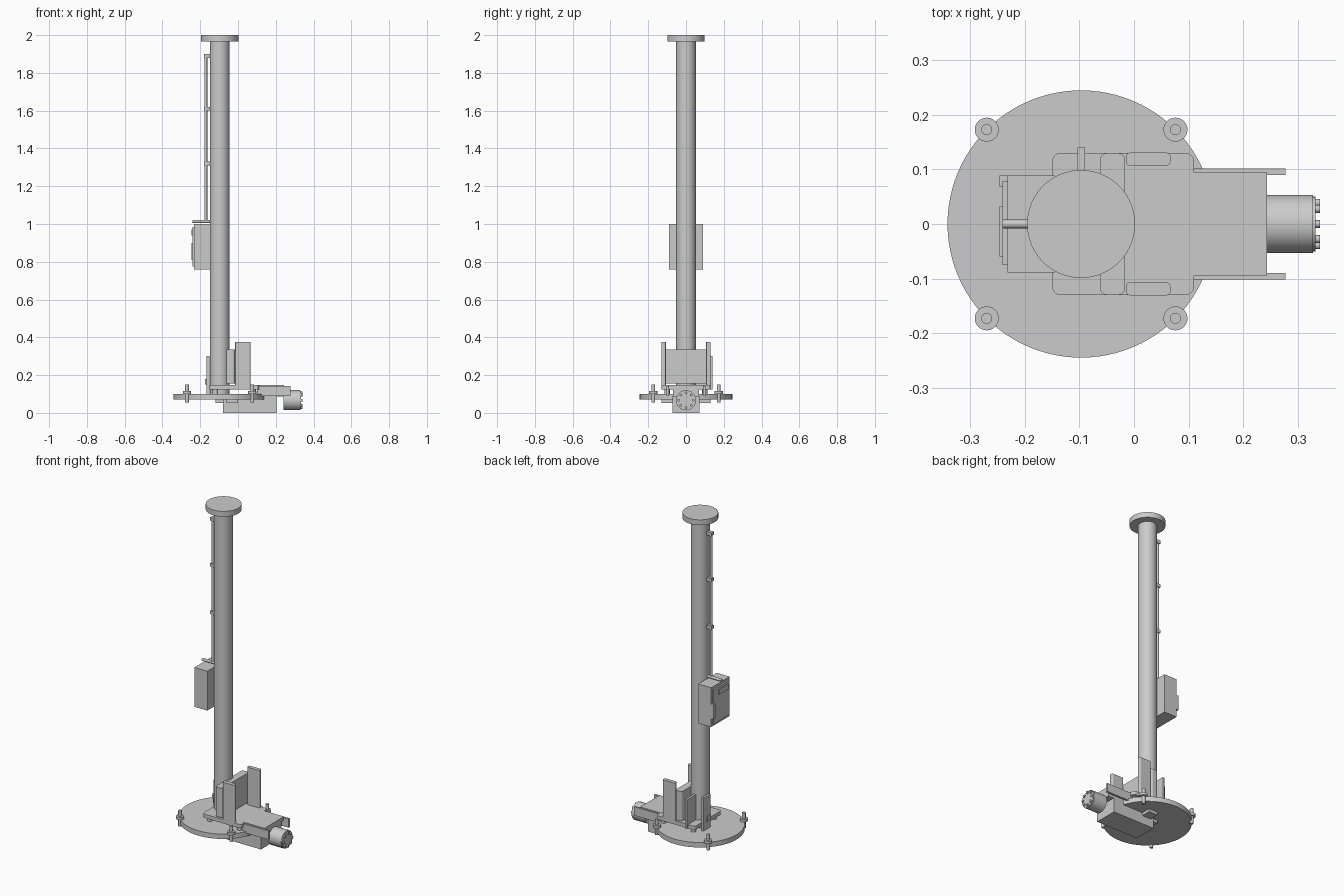
import bpy
import math
from mathutils import Vector

cube = bpy.data.objects.get("Cube")
if cube:
    bpy.data.objects.remove(cube, do_unlink=True)

steel = bpy.data.materials.new("light_grey_steel")
steel.use_nodes = True
GREY = (0.6, 0.6, 0.6, 1)
steel.diffuse_color = GREY
steel.node_tree.nodes["Principled BSDF"].inputs["Base Color"].default_value = GREY

PX = -0.097  # mast axis


def finish(name, smooth=False):
    ob = bpy.context.object
    ob.name = name
    ob.data.materials.append(steel)
    if smooth:
        bpy.ops.object.shade_smooth_by_angle(angle=math.radians(35))
    return ob


def box(name, x, y, z, round_z=0):
    """Box from (min, max) ranges, optionally with rounded vertical edges."""
    lo, hi = Vector((x[0], y[0], z[0])), Vector((x[1], y[1], z[1]))
    bpy.ops.mesh.primitive_cube_add(size=1, location=(lo + hi) / 2)
    ob = bpy.context.object
    ob.scale = hi - lo
    bpy.ops.object.transform_apply(location=False, rotation=False, scale=True)
    if round_z:
        weights = ob.data.attributes.new("bevel_weight_edge", "FLOAT", "EDGE")
        for e in ob.data.edges:
            a, b = (ob.data.vertices[i].co for i in e.vertices)
            weights.data[e.index].value = float(abs(a.z - b.z) > 1e-4)
        mod = ob.modifiers.new("rounded_corners", "BEVEL")
        mod.limit_method = "WEIGHT"
        mod.width = round_z
        mod.segments = 4
    return finish(name)


def rod(name, r, start, end, sides=32):
    a, b = Vector(start), Vector(end)
    bpy.ops.mesh.primitive_cylinder_add(vertices=sides, radius=r, depth=(b - a).length,
                                        location=(a + b) / 2)
    bpy.context.object.rotation_euler = (b - a).to_track_quat("Z", "Y").to_euler()
    return finish(name, True)


def upright(name, r, x, y, z0, z1, sides=32):
    return rod(name, r, (x, y, z0), (x, y, z1), sides)


# Mast, cap and round base
upright("base_disc", 0.245, PX, 0, 0.07, 0.1, 96)
upright("mast", 0.052, PX, 0, 0.1, 1.967, 64)
upright("mast_cap", 0.099, PX, 0, 1.967, 2.0, 64)

# Anchor bolts around the base
for x in (-0.27, 0.076):
    for y in (-0.173, 0.173):
        upright("anchor_washer", 0.022, x, y, 0.1, 0.116)
        upright("anchor_stud", 0.01, x, y, 0.055, 0.15, 20)

# Mounting plate on spacers
box("mounting_plate", (-0.15, 0.11), (-0.13, 0.13), (0.124, 0.147), 0.015)
for x in (-0.12, 0.08):
    for y in (-0.1, 0.1):
        upright("plate_spacer", 0.014, x, y, 0.1, 0.125, 20)

# Cross block and side uprights
box("cross_block", (-0.062, -0.017), (-0.13, 0.13), (0.155, 0.335), 0.012)
for s in (-1, 1):
    box("side_upright", (-0.015, 0.067), sorted((s * 0.107, s * 0.131)), (0.124, 0.376), 0.008)
    box("side_rail", (0.1, 0.278), sorted((s * 0.09, s * 0.102)), (0.09, 0.143))

# Drive housing, lower case and crossbar
box("drive_cover", (0.1, 0.244), (-0.094, 0.094), (0.125, 0.148))
box("drive_housing", (0.1, 0.244), (-0.07, 0.07), (0.088, 0.126))
box("lower_case", (-0.08, 0.205), (-0.072, 0.072), (0.0, 0.09))
box("under_bracket", (-0.118, -0.08), (-0.06, 0.06), (0.052, 0.072))
box("under_crossbar", (-0.06, 0.0), (-0.13, 0.13), (0.052, 0.072))

# Motor with end bolts
rod("motor", 0.053, (0.24, 0, 0.067), (0.328, 0, 0.067), 48)
rod("motor_end", 0.05, (0.326, 0, 0.067), (0.333, 0, 0.067), 48)
for i in range(8):
    t = i * math.pi / 4
    y, z = 0.039 * math.cos(t), 0.067 + 0.039 * math.sin(t)
    rod("motor_bolt", 0.007, (0.33, y, z), (0.341, y, z), 12)

# Bracket plates beside the mast foot
box("side_gusset", (-0.104, -0.09), (0.045, 0.14), (0.125, 0.3))
box("back_plate", (-0.166, -0.152), (0.0, 0.07), (0.1, 0.3))
box("back_lug", (-0.174, -0.15), (0.01, 0.04), (0.15, 0.18))

# Control cabinet with door, nameplate slot and latch
box("cabinet", (-0.232, -0.145), (-0.089, 0.089), (0.76, 1.0))
box("cabinet_door", (-0.241, -0.232), (-0.075, 0.078), (0.775, 0.985))
box("door_handle", (-0.247, -0.24), (-0.06, 0.032), (0.94, 0.97))
box("door_latch", (-0.247, -0.232), (0.068, 0.089), (0.81, 0.9))

# Cable conduit with clips
rod("conduit_elbow", 0.008, (-0.241, 0, 1.014), (-0.14, 0, 1.014), 16)
upright("conduit", 0.0075, -0.17, 0, 1.01, 1.89, 16)
for z in (1.32, 1.61, 1.89):
    box("conduit_clip", (-0.18, -0.145), (-0.012, 0.012), (z - 0.01, z + 0.01))
